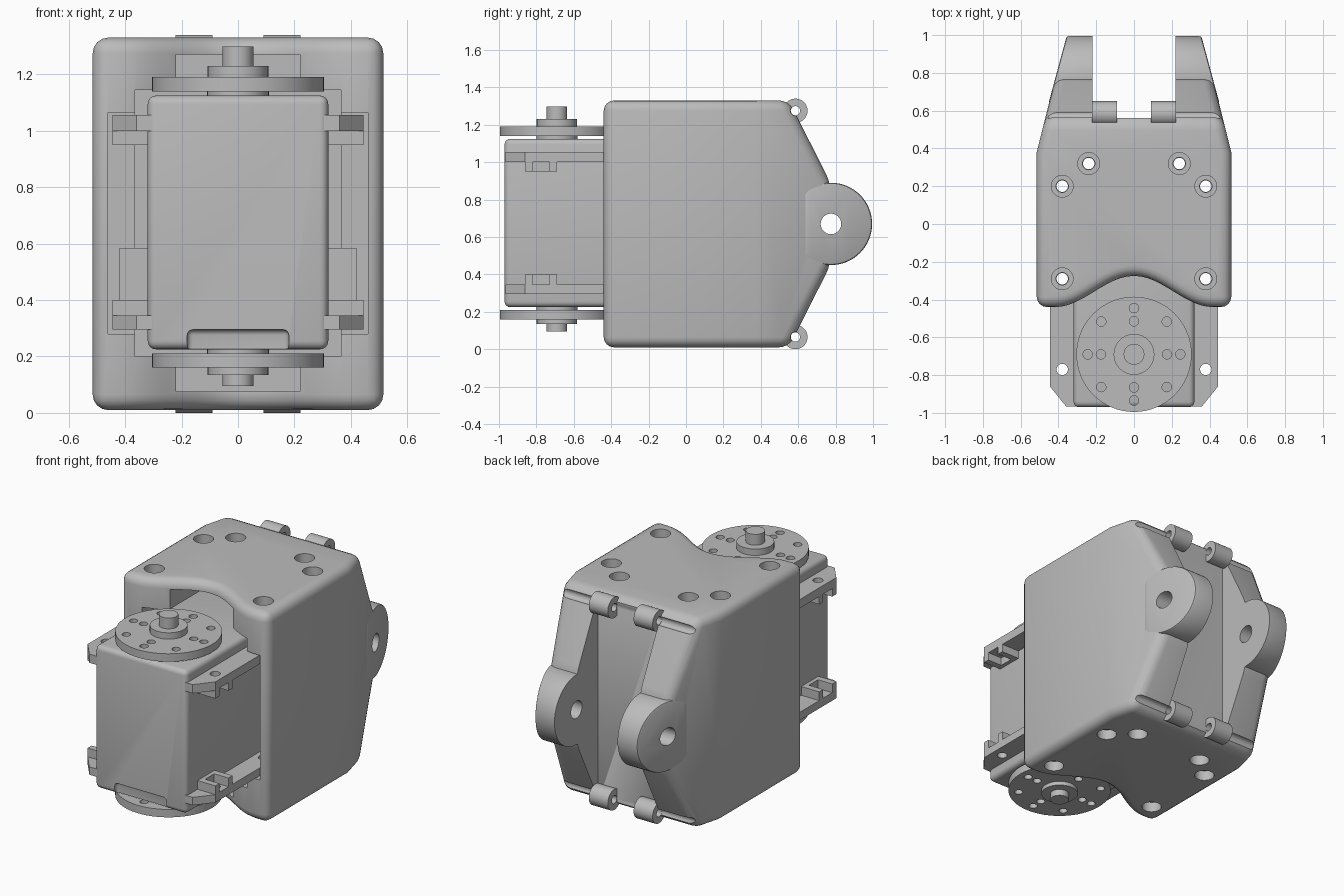
import bpy, bmesh, math
from mathutils import Matrix, Vector

cube = bpy.data.objects.get("Cube")
if cube:
    bpy.data.objects.remove(cube, do_unlink=True)

grey = bpy.data.materials.new("plain_grey")
grey.use_nodes = True
grey.diffuse_color = (0.5, 0.5, 0.5, 1)
grey.node_tree.nodes["Principled BSDF"].inputs["Base Color"].default_value = (0.5, 0.5, 0.5, 1)
MID = 0.67      # height of the mirror plane of the housing
AXIS = -0.69    # y of the motor shaft
parts = []


def finish(name, bm, keep=True):
    bmesh.ops.recalc_face_normals(bm, faces=bm.faces)
    me = bpy.data.meshes.new(name)
    bm.to_mesh(me)
    bm.free()
    ob = bpy.data.objects.new(name, me)
    bpy.context.collection.objects.link(ob)
    if keep:
        me.materials.append(grey)
        parts.append(ob)
    else:
        ob.hide_render = True
    return ob


def bevel_sharp(bm, width, segments=4):
    edges = [e for e in bm.edges if e.calc_face_angle(0) > 0.4]
    bmesh.ops.bevel(bm, geom=edges, offset=width, segments=segments,
                    profile=0.5, affect='EDGES', clamp_overlap=False)


def box(name, x, y, z, bevel=0, keep=True):
    bm = bmesh.new()
    bmesh.ops.create_cube(bm, size=1)
    for v in bm.verts:
        for i, (a, b) in enumerate((x, y, z)):
            v.co[i] = (a + b) / 2 + v.co[i] * (b - a)
    if bevel:
        bevel_sharp(bm, bevel)
    return finish(name, bm, keep)


def rod(name, axis, u, v, r, a, b, keep=True, n=32):
    """Cylinder from a to b along 'x' at (y, z) = (u, v), or along 'z' at (x, y)."""
    bm = bmesh.new()
    bmesh.ops.create_cone(bm, cap_ends=True, segments=n, radius1=r, radius2=r, depth=b - a)
    c = (a + b) / 2
    if axis == 'x':
        m = Matrix.Translation((c, u, v)) @ Matrix.Rotation(math.pi / 2, 4, 'Y')
    else:
        m = Matrix.Translation((u, v, c))
    bm.transform(m)
    return finish(name, bm, keep)


def prism(points, z0, z1):
    bm = bmesh.new()
    face = bm.faces.new([bm.verts.new((x, y, z0)) for x, y in points])
    top = bmesh.ops.extrude_face_region(bm, geom=[face])["geom"]
    bmesh.ops.translate(bm, vec=(0, 0, z1 - z0),
                        verts=[g for g in top if isinstance(g, bmesh.types.BMVert)])
    bmesh.ops.recalc_face_normals(bm, faces=bm.faces)
    return bm


def slice_off(bm, point, normal):
    """Remove everything on the normal's side of a plane and close the cut."""
    res = bmesh.ops.bisect_plane(bm, geom=bm.verts[:] + bm.edges[:] + bm.faces[:], dist=1e-5,
                                 plane_co=point, plane_no=normal, clear_outer=True)
    edges = [g for g in res["geom_cut"] if isinstance(g, bmesh.types.BMEdge)]
    bmesh.ops.contextual_create(bm, geom=edges)


def cut(ob, cutters):
    for c in cutters:
        mod = ob.modifiers.new("cut", 'BOOLEAN')
        mod.operation, mod.solver, mod.object = 'DIFFERENCE', 'EXACT', c
        bpy.context.view_layer.objects.active = ob
        bpy.ops.object.modifier_apply(modifier=mod.name)
        bpy.data.objects.remove(c, do_unlink=True)


# Housing: curved front edge, tapered shoulders, sloped back
front = []
for i in range(25):
    x = -0.42 + 0.84 * i / 24
    front.append((x, -0.44 + 0.165 * (0.5 + 0.5 * math.cos(math.pi * x / 0.42))))
plan = [(-0.515, -0.44)] + front + [(0.515, -0.44), (0.515, 0.38), (0.416, 0.775),
                                    (-0.416, 0.775), (-0.515, 0.38)]
bm = prism(plan, 0.01, 1.33)
for s in (1, -1):
    slice_off(bm, (0, 0.55, MID + s * 0.66), Vector((0, 0.445, s * 0.225)))
bevel_sharp(bm, 0.055)
housing = finish("housing", bm)

cutters = [
    box("back_recess", (-0.22, 0.22), (0.56, 1.2), (-0.1, 1.5), keep=False),
    box("body_cavity", (-0.365, 0.365), (-0.8, 0.42), (0.2, 1.145), keep=False),
    box("flange_cavity", (-0.46, 0.46), (-0.8, 0.41), (0.28, 1.065), keep=False),
    box("horn_cavity", (-0.22, 0.22), (-0.8, 0.2), (0.075, 1.27), keep=False),
    rod("pivot_hole", 'x', 0.775, MID, 0.055, -1, 1, False)]
SCREWS = [(0.38, -0.29), (0.38, 0.2), (0.24, 0.32)]
for s in (1, -1):
    for x, y in SCREWS:
        cutters.append(rod("screw_hole", 'z', s * x, y, 0.033, -0.1, 1.5, False))
        for a, b in ((-0.1, 0.075), (1.265, 1.5)):
            cutters.append(rod("screw_seat", 'z', s * x, y, 0.058, a, b, False))
    for z in (0.065, 1.275):
        x0, x1 = sorted((s * 0.2, s * 0.47))
        cutters.append(rod("pin_groove", 'x', 0.585, z, 0.027, x0, x1, False, 20))
cut(housing, cutters)

# Pivot ears and hinge knuckles on the back
for s, side in ((1, "left"), (-1, "right")):
    bm = bmesh.new()
    bmesh.ops.create_cone(bm, cap_ends=True, segments=64, radius1=0.22, radius2=0.22, depth=0.23)
    bm.transform(Matrix.Translation((s * 0.335, 0.775, MID)) @ Matrix.Rotation(math.pi / 2, 4, 'Y'))
    slice_off(bm, (s * 0.416, 0.775, MID), Vector((s, 0.27, 0)))
    edges = [e for e in bm.edges if e.calc_face_angle(0) > 0.4
             and all(abs(v.co.x) > 0.25 for v in e.verts)]
    bmesh.ops.bevel(bm, geom=edges, offset=0.012, segments=2, profile=0.5, affect='EDGES')
    ear = finish(side + "_ear", bm)
    cut(ear, [rod("pivot_hole", 'x', 0.775, MID, 0.055, -1, 1, False)])
    for z, level in ((0.065, "lower"), (1.275, "upper")):
        x0, x1 = sorted((s * 0.09, s * 0.222))
        knuckle = rod(f"{side}_{level}_knuckle", 'x', 0.585, z, 0.065, x0, x1)
        cut(knuckle, [rod("pin_hole", 'x', 0.585, z, 0.025, -1, 1, False, 20)])

# Motor body with its seams and lower front notch
body = box("motor_body", (-0.32, 0.32), (-0.97, 0.26), (0.225, 1.125), 0.03)
cut(body, [box("notch", (-0.18, 0.18), (-1.1, -0.945), (0.1, 0.295), 0.02, False)])
box("side_block", (-0.42, 0.42), (-0.22, 0.1), (0.35, 0.585))

# Mounting flanges with nut pockets
flange_plan = [(-0.36, -0.965), (0.36, -0.965), (0.445, -0.86), (0.445, 0.24), (0.32, 0.38),
               (-0.32, 0.38), (-0.445, 0.24), (-0.445, -0.86)]
for level, z0, z1, t0, t1 in (("upper", 1.0, 1.055, 0.95, 1.002),
                              ("lower", 0.295, 0.345, 0.343, 0.4)):
    flange = finish(level + "_flange", prism(flange_plan, z0, z1))
    cut(flange, [rod("screw_hole", 'z', s * x, y, 0.03, 0, 1.4, False)
                 for s in (1, -1) for x, y in SCREWS + [(0.38, -0.77)]])
    for s in (1, -1):
        x0, x1 = sorted((s * 0.315, s * 0.445))
        tab = box(level + "_nut_pocket", (x0, x1), (-0.86, -0.69), (t0, t1))
        p0, p1 = sorted((s * 0.345, s * 0.5))
        cut(tab, [box("pocket", (p0, p1), (-0.82, -0.73), (t0 - 0.1, t1 + 0.1), keep=False)])

# Round horns on both ends of the shaft
for level, z0, z1, b0, b1, p0, p1, n0, n1 in (
        ("upper", 1.14, 1.19, 1.18, 1.23, 1.22, 1.298, 1.1, 1.15),
        ("lower", 0.16, 0.21, 0.135, 0.17, 0.095, 0.14, 0.2, 0.25)):
    horn = rod(level + "_horn", 'z', 0, AXIS, 0.305, z0, z1, n=64)
    holes = []
    for i in range(8):
        a = i * math.pi / 4
        for r in ((0.245, 0.175) if i % 2 == 0 else (0.245,)):
            holes.append(rod("horn_hole", 'z', r * math.cos(a), AXIS + r * math.sin(a),
                             0.025, z0 - 0.1, z1 + 0.1, False, 16))
    cut(horn, holes)
    rod(level + "_boss", 'z', 0, AXIS, 0.108, b0, b1)
    rod(level + "_pin", 'z', 0, AXIS, 0.055, p0, p1)
    rod(level + "_neck", 'z', 0, AXIS, 0.11, n0, n1)

# Smooth shading with sharp edges kept
bpy.ops.object.select_all(action='DESELECT')
for ob in parts:
    ob.select_set(True)
bpy.context.view_layer.objects.active = housing
bpy.ops.object.shade_smooth_by_angle(angle=math.radians(30))
